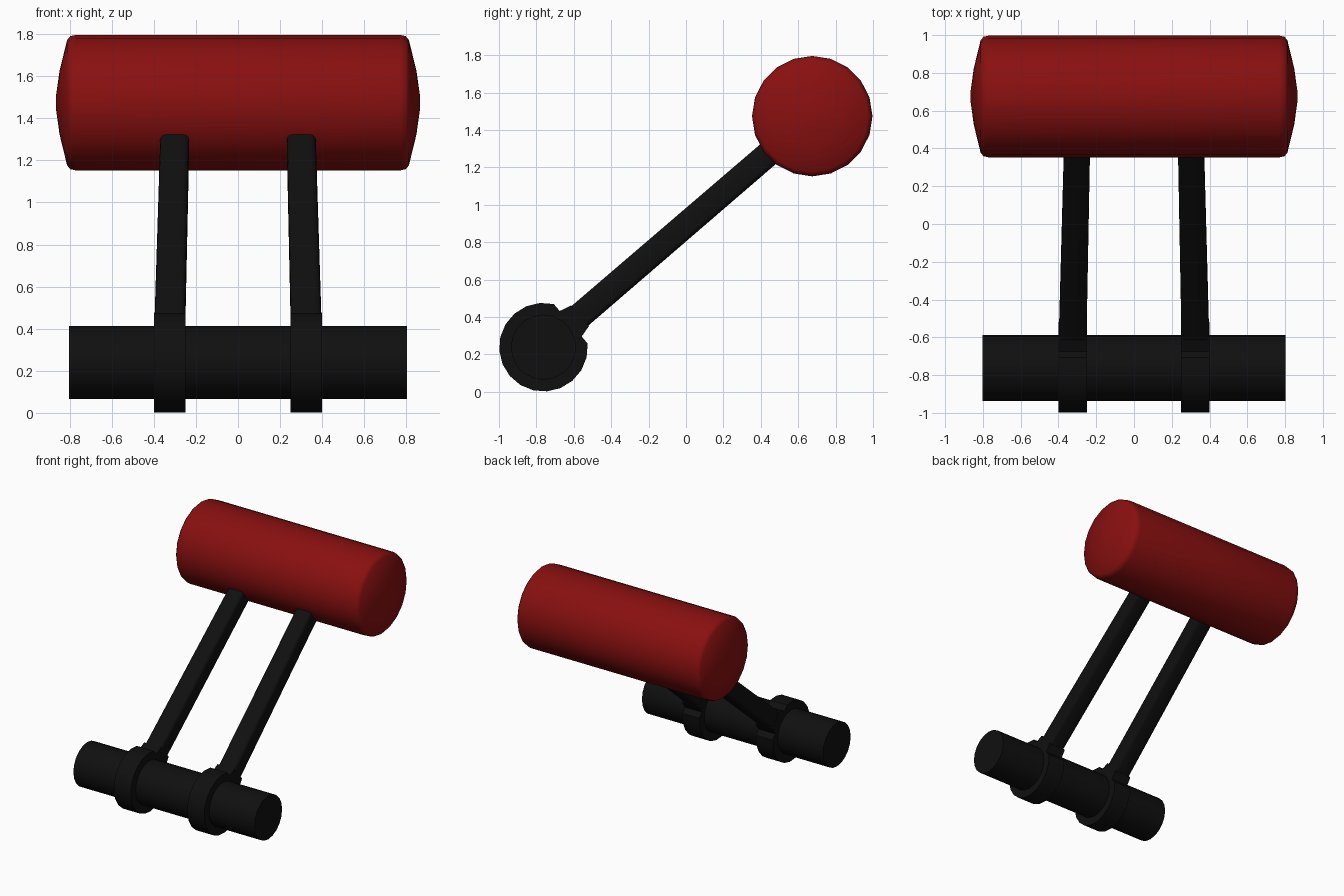
import bpy, bmesh
from math import sin, cos, pi, radians
from mathutils import Vector

cube = bpy.data.objects.get("Cube")
if cube:
    bpy.data.objects.remove(cube, do_unlink=True)


def material(name, color):
    mat = bpy.data.materials.new(name)
    mat.use_nodes = True
    mat.diffuse_color = color
    bsdf = next(n for n in mat.node_tree.nodes if n.type == 'BSDF_PRINCIPLED')
    bsdf.inputs["Base Color"].default_value = color
    return mat


red = material("dark red", (0.25, 0.005, 0.005, 1))
black = material("black", (0.005, 0.005, 0.005, 1))


def loft(name, sections, mat, angle=30):
    """Skin a closed solid through equal-length point loops."""
    bm = bmesh.new()
    loops = [[bm.verts.new(p) for p in s] for s in sections]
    n = len(loops[0])
    for a, b in zip(loops, loops[1:]):
        for i in range(n):
            j = (i + 1) % n
            bm.faces.new((a[i], a[j], b[j], b[i]))
    bm.faces.new(loops[0])
    bm.faces.new(loops[-1])
    bmesh.ops.recalc_face_normals(bm, faces=bm.faces)
    mesh = bpy.data.meshes.new(name)
    bm.to_mesh(mesh)
    bm.free()
    obj = bpy.data.objects.new(name, mesh)
    bpy.context.collection.objects.link(obj)
    mesh.materials.append(mat)
    bpy.ops.object.select_all(action='DESELECT')
    obj.select_set(True)
    bpy.context.view_layer.objects.active = obj
    bpy.ops.object.shade_smooth_by_angle(angle=radians(angle))
    return obj


def disc(x, r, center, sides=20):
    return [Vector((x, center[0] + r * cos(2 * pi * i / sides),
                    center[1] + r * sin(2 * pi * i / sides))) for i in range(sides)]


pad_center = (0.675, 1.474)
bar_center = (-0.762, 0.239)

# Padded roller with softly domed ends
half = [(0.77, 0.322), (0.797, 0.316), (0.812, 0.298), (0.848, 0.15), (0.865, 0.03)]
profile = [(-x, r) for x, r in reversed(half)] + half
loft("cushion", [disc(x, r, pad_center) for x, r in profile], red, 40)

# Lower cross bar
loft("cross_bar", [disc(x, 0.174, bar_center) for x in (-0.802, 0.802)], black)

# Direction from the bar to the cushion
origin = Vector((0, *bar_center))
along = (Vector((0, *pad_center)) - origin).normalized()
up = Vector((0, -along.z, along.y))

# Clamp outline: a ring with a dip and a flared neck facing the post
outline = [(0.237 * cos(radians(a)), 0.237 * sin(radians(a)))
           for a in range(36, 325, 18)]
outline += [(0.192, -0.09), (0.257, -0.073), (0.257, 0.073), (0.192, 0.09)]


def rounded_square(center, half_x, half_up, r=0.026):
    pts = []
    for k, (sx, sy) in enumerate([(1, 1), (-1, 1), (-1, -1), (1, -1)]):
        for t in (0, 30, 60, 90):
            a = radians(90 * k + t)
            pts.append(center + Vector((sx * (half_x - r) + r * cos(a), 0, 0))
                       + up * (sy * (half_up - r) + r * sin(a)))
    return pts


for side, sign in (("left", 1), ("right", -1)):
    loft(side + "_clamp",
         [[origin + Vector((sign * x, 0, 0)) + along * u + up * v for u, v in outline]
          for x in (0.25, 0.4)], black)
    # Posts lean slightly inward toward the cushion
    bottom = origin + along * 0.2 + Vector((sign * 0.325, 0, 0))
    top = origin + along * 1.75 + Vector((sign * 0.298, 0, 0))
    loft(side + "_post", [rounded_square(bottom, 0.073, 0.069),
                          rounded_square(top, 0.068, 0.067)], black, 40)
